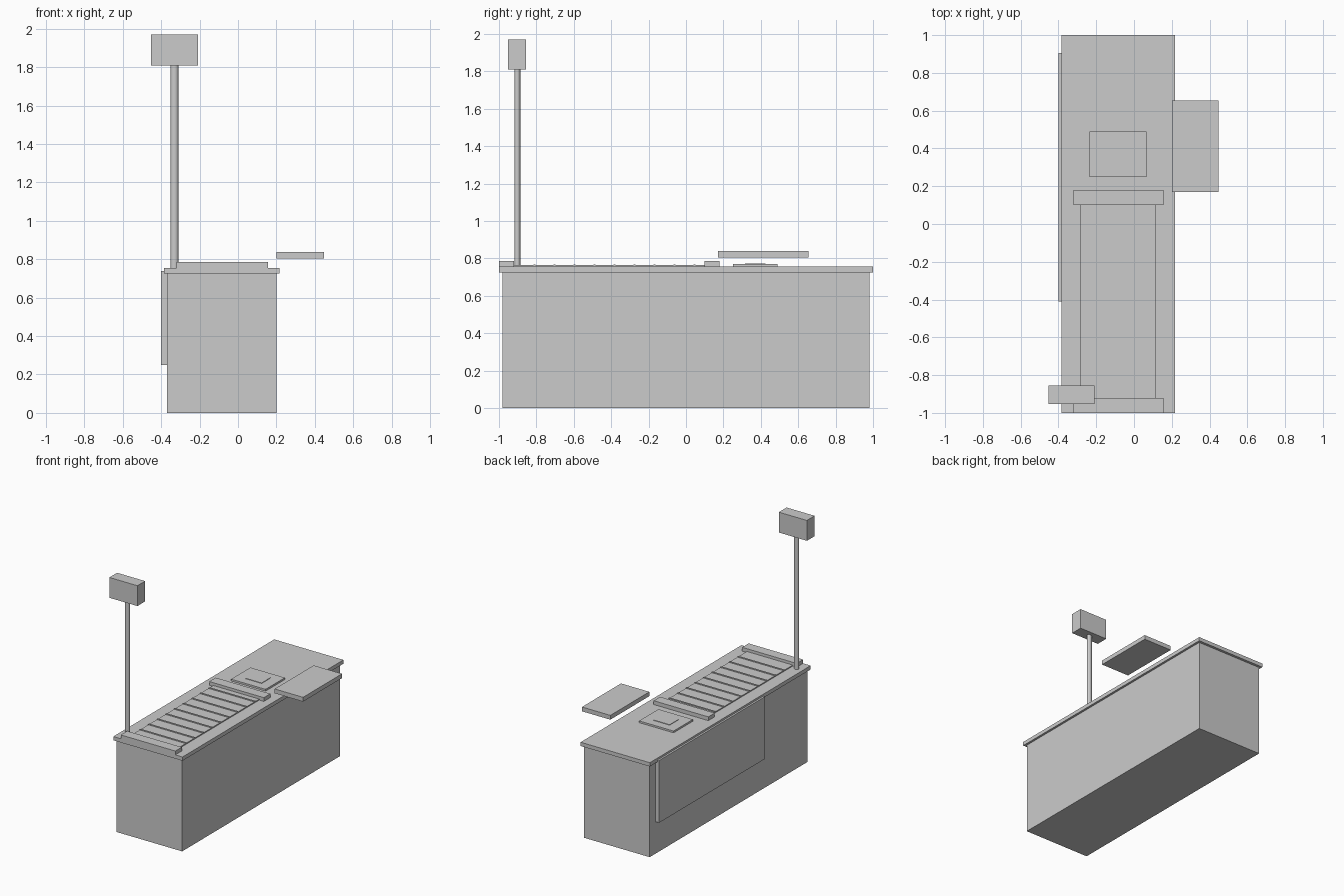
import bpy

if "Cube" in bpy.data.objects:
    bpy.data.objects.remove(bpy.data.objects["Cube"])


def box(name, x, y, z):
    """Axis-aligned box from (min, max) ranges."""
    lo, hi = zip(x, y, z)
    verts = [(a, b, c) for a in (lo[0], hi[0]) for b in (lo[1], hi[1]) for c in (lo[2], hi[2])]
    faces = [(0, 1, 3, 2), (4, 6, 7, 5), (0, 4, 5, 1), (2, 3, 7, 6), (0, 2, 6, 4), (1, 5, 7, 3)]
    mesh = bpy.data.meshes.new(name)
    mesh.from_pydata(verts, [], faces)
    obj = bpy.data.objects.new(name, mesh)
    bpy.context.collection.objects.link(obj)
    return obj


# Counter body, worktop and side panel
box("counter_body", (-0.37, 0.20), (-0.98, 0.98), (0, 0.725))
box("worktop", (-0.385, 0.217), (-1, 1), (0.725, 0.755))
box("side_panel", (-0.40, -0.37), (-0.41, 0.905), (0.25, 0.74))

# Conveyor belt with raised ribs and end covers
box("belt", (-0.285, 0.115), (-0.92, 0.10), (0.75, 0.763))
for i in range(9):
    y = -0.81 + i * 0.107
    box(f"belt_rib_{i + 1}", (-0.285, 0.115), (y - 0.006, y + 0.006), (0.755, 0.768))
box("belt_cover_front", (-0.32, 0.155), (-1, -0.92), (0.755, 0.785))
box("belt_cover_back", (-0.32, 0.155), (0.10, 0.18), (0.755, 0.785))

# Scanner plate and glass
box("scanner_plate", (-0.235, 0.065), (0.25, 0.49), (0.755, 0.769))
box("scanner_glass", (-0.155, -0.015), (0.315, 0.425), (0.765, 0.773))

# Side shelf
box("side_shelf", (0.20, 0.447), (0.17, 0.655), (0.805, 0.839))

# Lane sign on its pole
bpy.ops.mesh.primitive_cylinder_add(vertices=16, radius=1, depth=1, location=(-0.331, -0.902, 1.2825))
pole = bpy.context.object
pole.name = "sign_pole"
pole.scale = (0.02, 0.016, 1.055)
bpy.ops.object.transform_apply(location=False, rotation=False, scale=True)
bpy.ops.object.shade_smooth_by_angle()
box("lane_sign", (-0.453, -0.209), (-0.952, -0.856), (1.81, 1.97))
